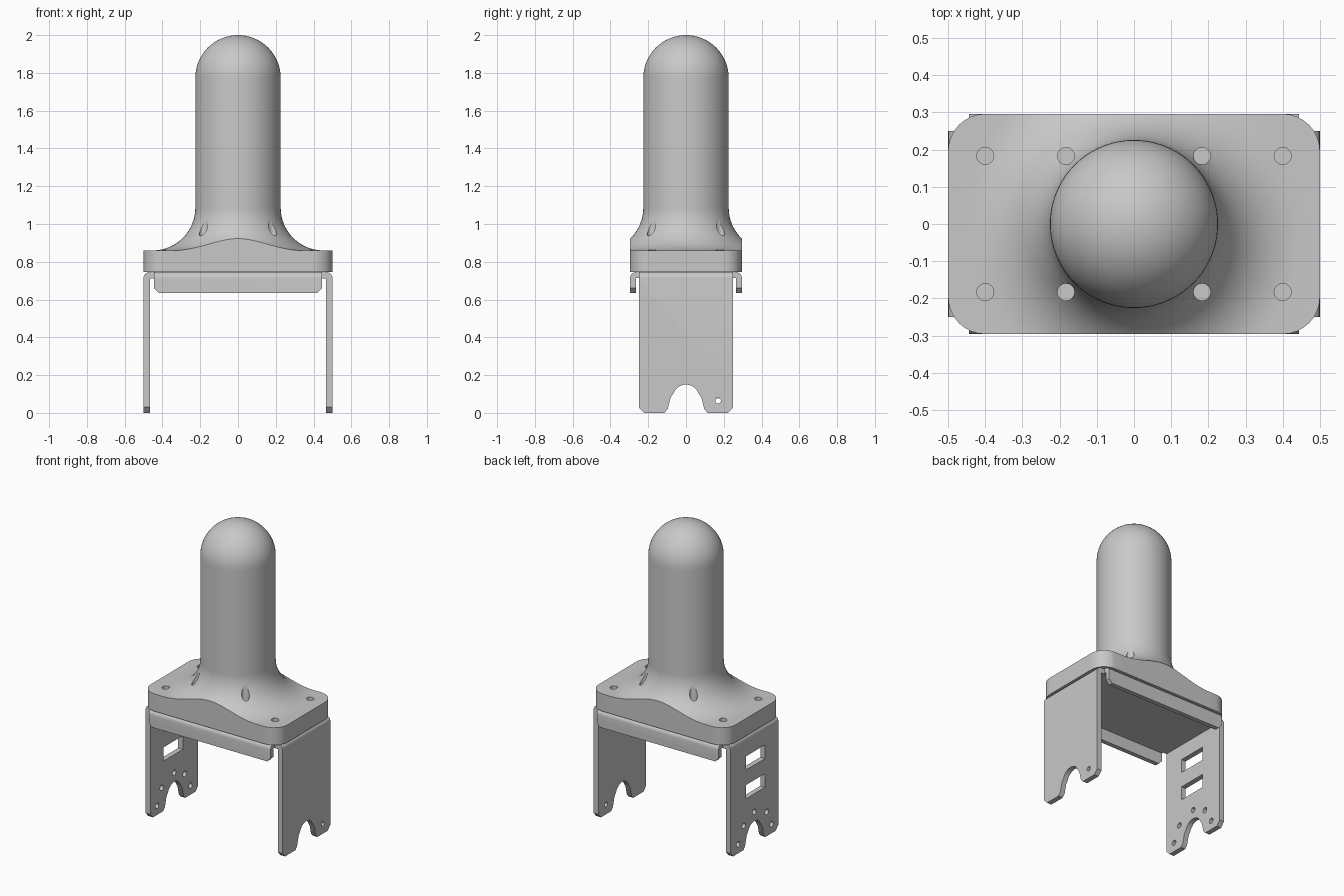
import bpy, bmesh
from math import sin, cos, pi, radians

cube = bpy.data.objects.get("Cube")
if cube:
    bpy.data.objects.remove(cube)

grey = bpy.data.materials.new("plain_grey")
grey.use_nodes = True
colour = (0.58, 0.58, 0.58, 1)
grey.diffuse_color = colour
grey.node_tree.nodes["Principled BSDF"].inputs["Base Color"].default_value = colour


def arc(cx, cy, r, start, end, n):
    """Points along an arc, angles in degrees."""
    angles = [radians(start + (end - start) * i / n) for i in range(n + 1)]
    return [(cx + r * cos(a), cy + r * sin(a)) for a in angles]


def finish(name, bm):
    bmesh.ops.remove_doubles(bm, verts=bm.verts, dist=1e-5)
    bmesh.ops.recalc_face_normals(bm, faces=bm.faces)
    mesh = bpy.data.meshes.new(name)
    bm.to_mesh(mesh)
    bm.free()
    mesh.materials.append(grey)
    ob = bpy.data.objects.new(name, mesh)
    bpy.context.collection.objects.link(ob)
    return ob


def prism(name, outline, axis, lo, hi):
    """Extrude a flat outline along the x, y or z axis."""
    place = {"x": lambda u, v, d: (d, u, v),
             "y": lambda u, v, d: (u, d, v),
             "z": lambda u, v, d: (u, v, d)}[axis]
    bm = bmesh.new()
    rings = [[bm.verts.new(place(u, v, d)) for u, v in outline] for d in (lo, hi)]
    bm.faces.new(rings[0])
    bm.faces.new(rings[1])
    n = len(outline)
    for i in range(n):
        j = (i + 1) % n
        bm.faces.new((rings[0][i], rings[0][j], rings[1][j], rings[1][i]))
    return finish(name, bm)


def lathe(name, profile, steps):
    bm = bmesh.new()
    verts = [bm.verts.new((r, 0, z)) for r, z in profile]
    edges = [bm.edges.new(pair) for pair in zip(verts, verts[1:])]
    bmesh.ops.spin(bm, geom=verts + edges, cent=(0, 0, 0), axis=(0, 0, 1),
                   angle=2 * pi, steps=steps)
    return finish(name, bm)


def combine(ob, other, operation):
    mod = ob.modifiers.new("cut", "BOOLEAN")
    mod.operation, mod.solver, mod.object = operation, "EXACT", other
    bpy.context.view_layer.objects.active = ob
    bpy.ops.object.modifier_apply(modifier=mod.name)
    bpy.data.objects.remove(other)


def drill(ob, u, v, r, axis, lo, hi):
    circle = arc(u, v, r, 0, 360, 16)[:-1]
    combine(ob, prism("drill", circle, axis, lo, hi), "DIFFERENCE")


def smooth(ob):
    bpy.ops.object.select_all(action="DESELECT")
    ob.select_set(True)
    bpy.context.view_layer.objects.active = ob
    bpy.ops.object.shade_smooth_by_angle(angle=radians(30))


# Domed housing: turned body with a flared foot, trimmed to a rounded base
R = 0.226
base_z, deck_z = 0.745, 0.86
profile = [(0, base_z), (0.7, base_z), (0.7, deck_z)]
profile += arc(2 * R, deck_z + R, R, 270, 180, 16)
profile += arc(0, 2 - R, R, 0, 90, 16)[:-1] + [(0, 2)]
housing = lathe("domed_housing", profile, 72)

hx, hy, cr = 0.5, 0.296, 0.1
plan = []
for sx, sy, start in ((1, 1, 0), (-1, 1, 90), (-1, -1, 180), (1, -1, 270)):
    plan += arc(sx * (hx - cr), sy * (hy - cr), cr, start, start + 90, 8)
combine(housing, prism("trim", plan, "z", 0.6, 2.2), "INTERSECT")

# Screw holes through the deck and the flare
for x in (-0.4, -0.183, 0.183, 0.4):
    for y in (-0.183, 0.183):
        drill(housing, x, y, 0.023, "z", 0.77, 1.3)
smooth(housing)


def channel(name, half, bottom, width, axis, thick=0.034, bend=0.03):
    """Bent sheet with a flat top and two turned-down sides."""
    top = base_z
    side = [(half, bottom)] + arc(half - bend, top - bend, bend, 0, 90, 5)
    inner = [(half - thick, bottom), (half - thick, top - thick)]
    outline = side + [(-u, v) for u, v in reversed(side)]
    outline += [(-u, v) for u, v in inner] + inner[::-1]
    return prism(name, outline, axis, -width, width)


# Bracket legs with clipped corners and an arched notch
bracket = channel("mounting_bracket", 0.5, 0, 0.25, "y")
half_foot = [(0.25, 0.8), (0.25, 0.03), (0.222, 0), (0.115, 0), (0.097, 0.02),
             (0.082, 0.08)]
shape = half_foot + arc(0, 0.08, 0.07, 20, 160, 12)
shape += [(-u, v) for u, v in reversed(half_foot)]
combine(bracket, prism("leg_outline", shape, "x", -0.7, 0.7), "INTERSECT")

# Front and back stiffening lips
lips = channel("lips", hy, 0.635, 0.444, "x", thick=0.03)
shape = [(0.444, 0.8), (0.444, 0.66), (0.42, 0.635),
         (-0.42, 0.635), (-0.444, 0.66), (-0.444, 0.8)]
combine(lips, prism("lip_outline", shape, "y", -0.5, 0.5), "INTERSECT")
combine(bracket, lips, "UNION")

# Slots and bolt holes in the right leg, one bolt hole in the left
for z in (0.375, 0.565):
    slot = [(-0.11, z - 0.045), (0.09, z - 0.045), (0.09, z + 0.045), (-0.11, z + 0.045)]
    combine(bracket, prism("slot", slot, "x", -0.6, -0.4), "DIFFERENCE")
for y, z in ((0, 0.21), (-0.13, 0.16), (0.11, 0.16), (-0.18, 0.06), (0.17, 0.06)):
    drill(bracket, y, z, 0.018, "x", -0.6, -0.4)
drill(bracket, 0.17, 0.065, 0.015, "x", 0.4, 0.6)
smooth(bracket)
